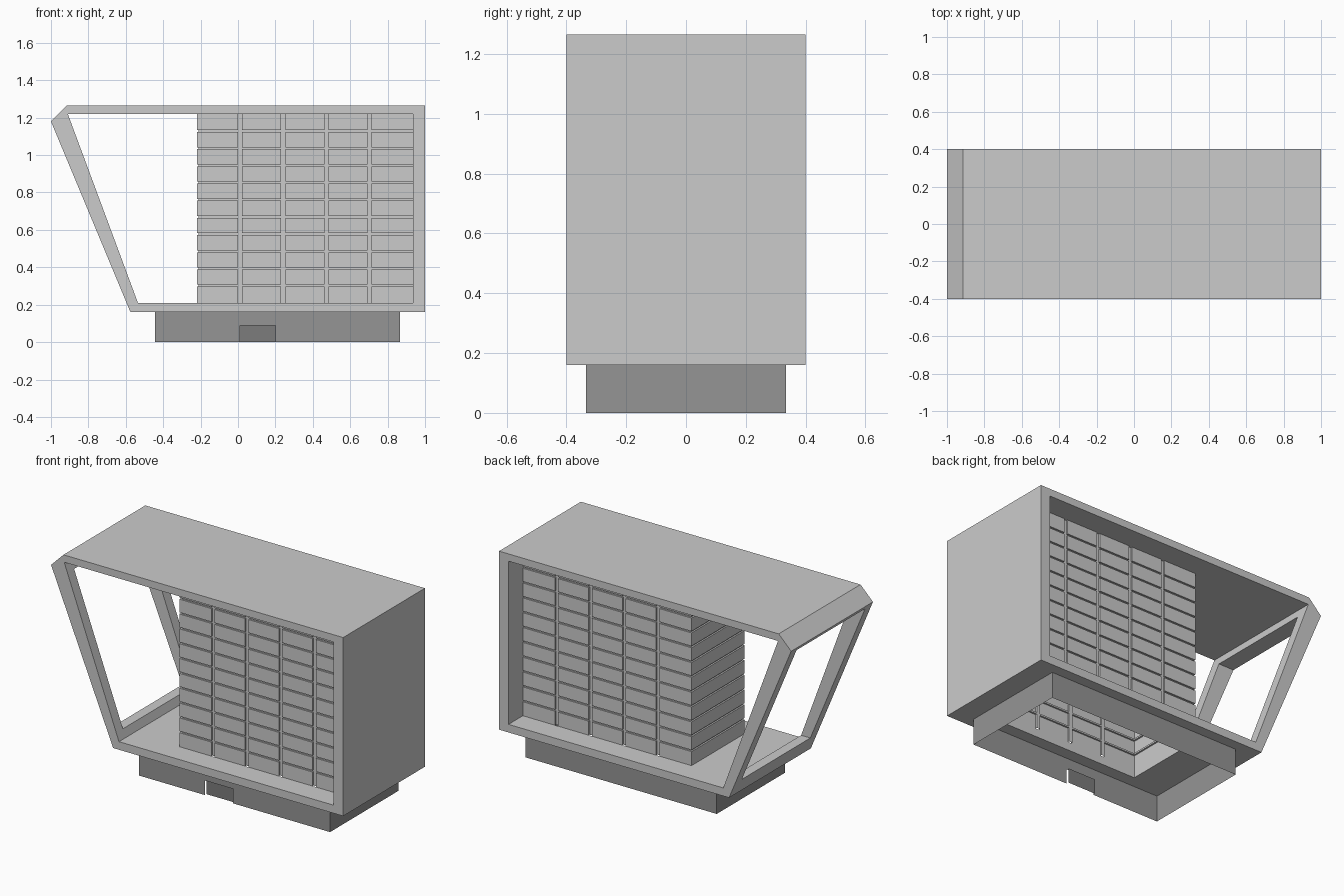
import bpy, bmesh

if "Cube" in bpy.data.objects:
    bpy.data.objects.remove(bpy.data.objects["Cube"])


def finish(name, bm, mat=None):
    me = bpy.data.meshes.new(name)
    bm.normal_update()
    bm.to_mesh(me)
    bm.free()
    ob = bpy.data.objects.new(name, me)
    bpy.context.collection.objects.link(ob)
    if mat:
        me.materials.append(mat)
    return ob


def grey(name, v):
    m = bpy.data.materials.new(name)
    m.diffuse_color = (v, v, v, 1)
    m.use_nodes = True
    m.node_tree.nodes["Principled BSDF"].inputs["Base Color"].default_value = m.diffuse_color
    return m


def prism(name, profile, half_depth):
    """Extrude an xz profile symmetrically along y."""
    bm = bmesh.new()
    f = bm.faces.new([bm.verts.new((x, -half_depth, z)) for x, z in profile])
    r = bmesh.ops.extrude_face_region(bm, geom=[f])
    new = [v for v in r["geom"] if isinstance(v, bmesh.types.BMVert)]
    bmesh.ops.translate(bm, verts=new, vec=(0, 2 * half_depth, 0))
    bmesh.ops.recalc_face_normals(bm, faces=bm.faces)
    return finish(name, bm)


def rect(x0, x1, z0, z1):
    return [(x0, z0), (x1, z0), (x1, z1), (x0, z1)]


def cut(target, cutter):
    m = target.modifiers.new(cutter.name, "BOOLEAN")
    m.operation = "DIFFERENCE"
    m.solver = "EXACT"
    m.object = cutter
    cutter.hide_render = True
    cutter.hide_set(True)


# Outer shell: open front and back, slanted left wall with a window
shell = prism("outer_shell", [(-1, 1.18), (-0.575, 0.16), (1, 0.16), (1, 1.265), (-0.915, 1.265)], 0.4)
cut(shell, prism("interior_cutter", [(-0.91, 1.22), (-0.535, 0.21), (0.935, 0.21), (0.935, 1.22)], 0.5))
cut(shell, prism("window_cutter", rect(-1.2, -0.45, 0.26, 1.16), 0.335))
cut(shell, prism("floor_hole_cutter", rect(-0.22, 0.864, 0.1, 0.25), 0.26))

# Tiled core: hollow wall with recessed joints, lofted row by row
X0, X1, Z0, Z1, HALF = -0.22, 0.935, 0.21, 1.22, 0.26
COLS, ROWS, DEPTH = 5, 11, 0.01
VGAP, HGAP = 0.011, 0.005


def footprint(inset):
    front = [(X1, inset)]
    for i in range(COLS - 1, 0, -1):
        x = X0 + (X1 - X0) * i / COLS
        front += [(x + VGAP, inset), (x + VGAP, DEPTH), (x - VGAP, DEPTH), (x - VGAP, inset)]
    front.append((X0 + inset, inset))
    pts = [(x, -HALF + d) for x, d in front]
    return pts + [(x, -y) for x, y in reversed(pts)]


levels = [(Z0, 0)]
for r in range(1, ROWS):
    z = Z0 + (Z1 - Z0) * r / ROWS
    levels += [(z - HGAP, 0), (z - HGAP, DEPTH), (z + HGAP, DEPTH), (z + HGAP, 0)]
levels.append((Z1, 0))
bm = bmesh.new()
rings = [[bm.verts.new((x, y, z)) for x, y in footprint(d)] for z, d in levels]
for a, b in zip(rings, rings[1:]):
    for i in range(len(a) - 1):
        bm.faces.new((a[i + 1], a[i], b[i], b[i + 1]))
bmesh.ops.dissolve_degenerate(bm, dist=1e-5, edges=bm.edges)
finish("tiled_core", bm)

# Plinth: thin walls, open underneath, notch in the front
BX0, BX1, BY, BZ = -0.445, 0.865, 0.335, 0.16
NX0, NX1, NZ = 0.01, 0.2, 0.09
bm = bmesh.new()


def face(pts):
    bm.faces.new([bm.verts.new(p) for p in pts])


notched = [(BX0, 0), (NX0, 0), (NX0, NZ), (NX1, NZ), (NX1, 0), (BX1, 0), (BX1, BZ), (BX0, BZ)]
face([(x, -BY, z) for x, z in notched])
face([(x, BY, z) for x, z in reversed(rect(BX0, BX1, 0, BZ))])
face([(BX1, y, z) for y, z in rect(-BY, BY, 0, BZ)])
face([(BX0, y, z) for y, z in reversed(rect(-BY, BY, 0, BZ))])
bmesh.ops.remove_doubles(bm, verts=bm.verts, dist=1e-5)
finish("plinth", bm, grey("plinth_grey", 0.3))

# Recessed panel behind the notch
bm = bmesh.new()
face([(x, -BY + 0.015, z) for x, z in rect(NX0, NX1, 0, NZ)])
finish("notch_panel", bm, grey("panel_grey", 0.2))
